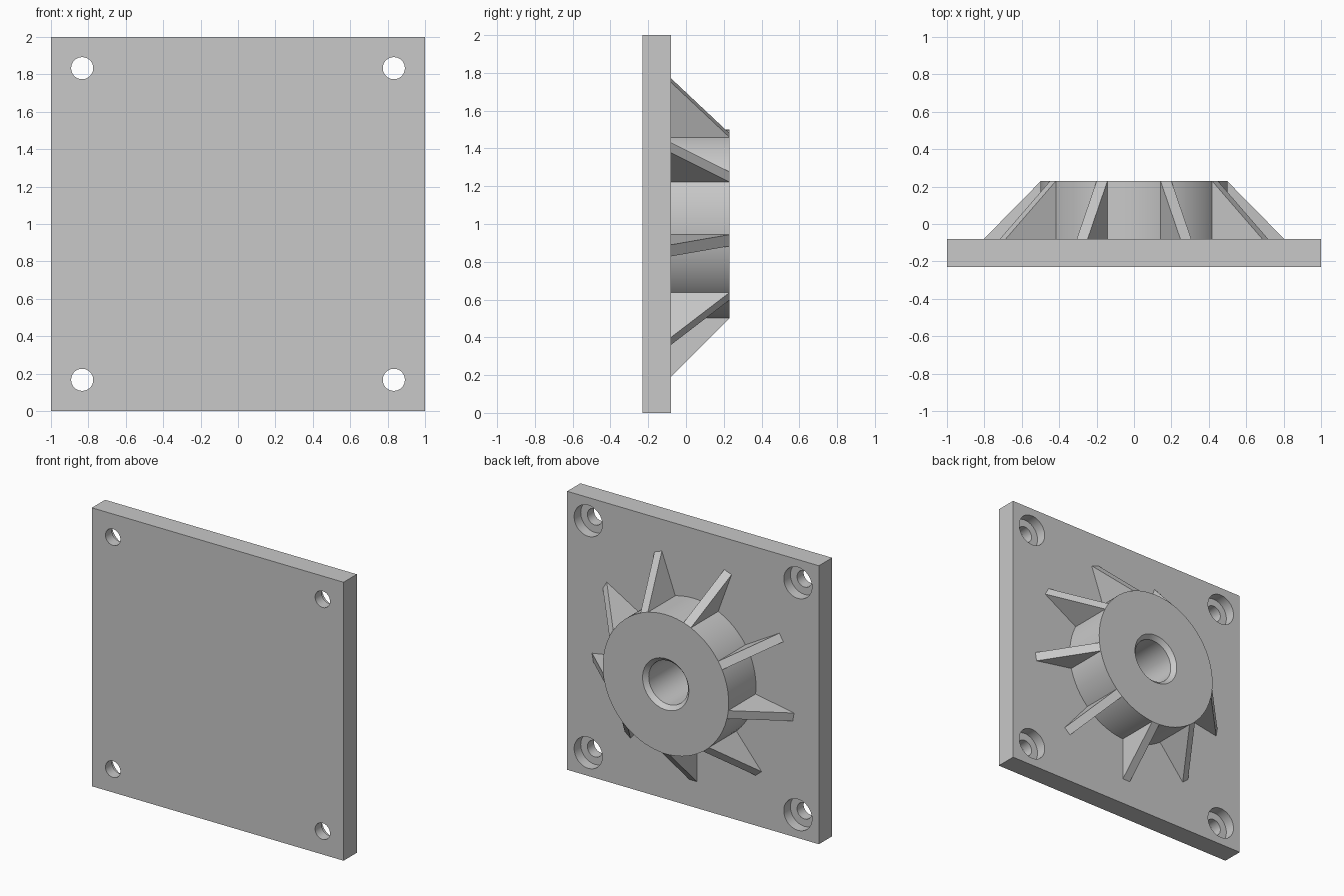
import bpy
import bmesh
from math import cos, sin, pi, radians
from mathutils import Matrix

if "Cube" in bpy.data.objects:
    bpy.data.objects.remove(bpy.data.objects["Cube"])

FRONT, FACE, BACK = -0.23, -0.08, 0.23   # plate front, plate back, hub end
MID = 1.0                                # height of the hub axis
BORE, BORE_END = 0.156, -0.155
HOLE = 0.833                             # corner hole offset
SEGMENTS = 72

grey = bpy.data.materials.new("plain_grey")
grey.use_nodes = True
colour = (0.58, 0.58, 0.58, 1)
grey.diffuse_color = colour
grey.node_tree.nodes["Principled BSDF"].inputs["Base Color"].default_value = colour


def finish(name, bm):
    bmesh.ops.recalc_face_normals(bm, faces=bm.faces)
    mesh = bpy.data.meshes.new(name)
    bm.to_mesh(mesh)
    bm.free()
    mesh.materials.append(grey)
    obj = bpy.data.objects.new(name, mesh)
    bpy.context.collection.objects.link(obj)
    return obj


def lathe(name, profile, x=0, z=MID, ring=False):
    """Turn (radius, y) points about an axis along y; cap the ends or close into a ring."""
    bm = bmesh.new()
    turns = [2 * pi * i / SEGMENTS for i in range(SEGMENTS)]
    loops = [[bm.verts.new((x + r * cos(a), y, z + r * sin(a))) for a in turns]
             for r, y in profile]
    pairs = list(zip(loops, loops[1:]))
    if ring:
        pairs.append((loops[-1], loops[0]))
    else:
        bm.faces.new(loops[0])
        bm.faces.new(loops[-1])
    for a, b in pairs:
        for i in range(SEGMENTS):
            j = (i + 1) % SEGMENTS
            bm.faces.new((a[i], a[j], b[j], b[i]))
    return finish(name, bm)


def smooth(obj):
    bpy.ops.object.select_all(action="DESELECT")
    obj.select_set(True)
    bpy.context.view_layer.objects.active = obj
    bpy.ops.object.shade_smooth_by_angle(angle=radians(30))


# Mounting plate
bm = bmesh.new()
bmesh.ops.create_cube(bm, size=1)
bmesh.ops.scale(bm, vec=(2, FACE - FRONT, 2), verts=bm.verts)
bmesh.ops.translate(bm, vec=(0, (FACE + FRONT) / 2, MID), verts=bm.verts)
plate = finish("mounting_plate", bm)

# Counterbored corner holes and the blind end of the bore
ledge = FACE - 0.075
stepped = [(0.059, FRONT - 0.1), (0.059, ledge), (0.112, ledge), (0.112, FACE + 0.1)]
cutters = [lathe("hole_cutter", stepped, sx * HOLE, MID + sz * HOLE)
           for sx in (-1, 1) for sz in (-1, 1)]
cutters.append(lathe("bore_cutter", [(BORE, BORE_END), (BORE, FACE + 0.1)]))
bpy.context.view_layer.objects.active = plate
for cutter in cutters:
    cutter.hide_render = True
    mod = plate.modifiers.new("cut", "BOOLEAN")
    mod.operation = "DIFFERENCE"
    mod.solver = "EXACT"
    mod.object = cutter
    bpy.ops.object.modifier_apply(modifier=mod.name)
    bpy.data.objects.remove(cutter)
smooth(plate)

# Hub with a chamfered bore
hub = lathe("hub", [(0.5, FACE), (0.5, BACK), (BORE + 0.028, BACK),
                    (BORE, BACK - 0.03), (BORE, FACE)], ring=True)
smooth(hub)

# Nine sloping ribs around the hub
outline = [(0.49, FACE), (0.81, FACE), (0.5, BACK), (0.49, BACK)]
for n in range(9):
    bm = bmesh.new()
    face = bm.faces.new([bm.verts.new((r, y, -0.031)) for r, y in outline])
    grown = bmesh.ops.extrude_face_region(bm, geom=[face])["geom"]
    moved = [v for v in grown if isinstance(v, bmesh.types.BMVert)]
    bmesh.ops.translate(bm, vec=(0, 0, 0.062), verts=moved)
    turn = Matrix.Rotation(radians(90 + 40 * n), 4, "Y")
    bm.transform(Matrix.Translation((0, 0, MID)) @ turn)
    finish(f"rib_{n + 1}", bm)
